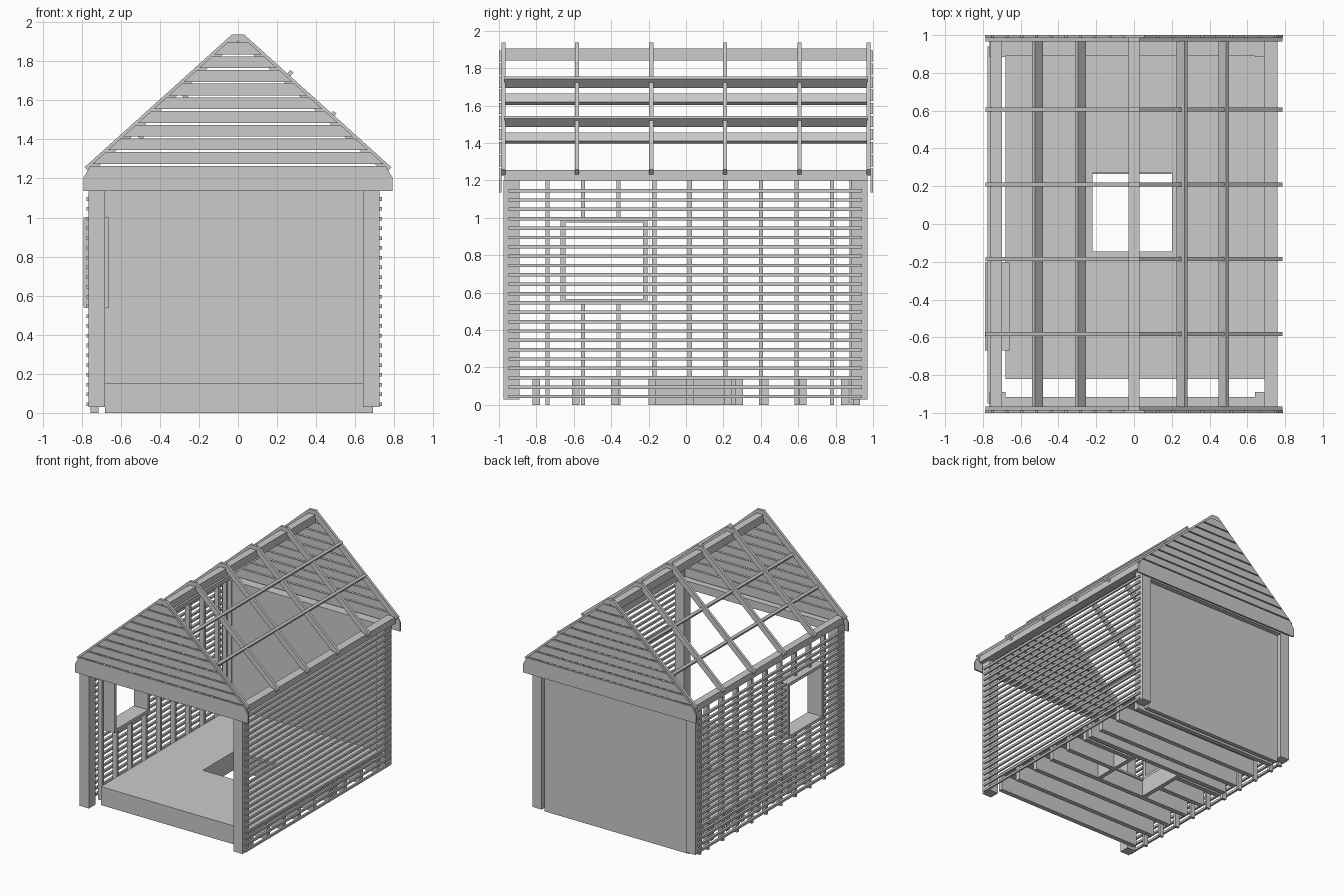
import bpy, bmesh
from math import atan2, degrees
from mathutils import Matrix, Vector

if "Cube" in bpy.data.objects:
    bpy.data.objects.remove(bpy.data.objects["Cube"])


def finish(bm, name):
    bmesh.ops.recalc_face_normals(bm, faces=bm.faces)
    me = bpy.data.meshes.new(name)
    bm.to_mesh(me)
    bm.free()
    ob = bpy.data.objects.new(name, me)
    bpy.context.collection.objects.link(ob)
    return ob


def add_box(bm, x0, x1, y0, y1, z0, z1):
    m = Matrix.Translation(((x0 + x1) / 2, (y0 + y1) / 2, (z0 + z1) / 2))
    m = m @ Matrix.Diagonal((x1 - x0, y1 - y0, z1 - z0, 1))
    bmesh.ops.create_cube(bm, size=1, matrix=m)


def boxes(name, items):
    bm = bmesh.new()
    for it in items:
        add_box(bm, *it)
    return finish(bm, name)


def add_prism(bm, profile, y0, y1):
    # extrude an xz outline along y
    f = bm.faces.new([bm.verts.new((x, y0, z)) for x, z in profile])
    r = bmesh.ops.extrude_face_region(bm, geom=[f])
    vs = [v for v in r["geom"] if isinstance(v, bmesh.types.BMVert)]
    bmesh.ops.translate(bm, verts=vs, vec=(0, y1 - y0, 0))


# corner posts
boxes("corner_posts", [(x0, x1, y0, y1, 0.03, 1.2)
                       for x0, x1 in ((-0.765, -0.68), (0.64, 0.725))
                       for y0, y1 in ((-0.975, -0.89), (0.885, 0.97))])

# top plates and end headers
boxes("top_plates", [(-0.76, -0.70, -0.97, 0.97, 1.2, 1.255),
                     (0.69, 0.76, -0.97, 0.97, 1.2, 1.255)])
boxes("end_headers", [(-0.68, 0.64, -0.97, -0.915, 1.135, 1.2),
                      (-0.68, 0.64, 0.89, 0.97, 1.135, 1.2)])

# back wall panel
boxes("back_wall", [(-0.68, 0.64, 0.895, 0.93, 0.0, 1.135)])

# floor deck with a square hatch opening
HX0, HX1, HY0, HY1 = -0.22, 0.20, -0.145, 0.27
FX0, FX1, FY0, FY1 = -0.68, 0.69, -0.82, 0.89
boxes("floor_deck", [(FX0, FX1, FY0, HY0, 0.135, 0.152),
                     (FX0, FX1, HY1, FY1, 0.135, 0.152),
                     (FX0, HX0, HY0, HY1, 0.135, 0.152),
                     (HX1, FX1, HY0, HY1, 0.135, 0.152)])

# floor joists, cut short around the hatch
joists = [(FX0, FX1, y - 0.02, y + 0.02, 0, 0.135)
          for y in (-0.80, -0.59, -0.38, -0.18, 0.285, 0.42, 0.625, 0.85)]
for y in (0.02, 0.225):
    joists.append((FX0, HX0 - 0.035, y - 0.02, y + 0.02, 0, 0.135))
    joists.append((HX1 + 0.035, FX1, y - 0.02, y + 0.02, 0, 0.135))
boxes("floor_joists", joists)
boxes("hatch_trimmers", [(HX0 - 0.035, HX0, -0.16, 0.265, 0, 0.135),
                         (HX1, HX1 + 0.035, -0.16, 0.265, 0, 0.135)])

# window frame in the left wall
WY0, WY1, WZ0, WZ1, T = -0.67, -0.205, 0.54, 1.0, 0.025
boxes("window_frame", [(-0.79, -0.66, WY0, WY1, WZ0, WZ0 + T),
                       (-0.79, -0.66, WY0, WY1, WZ1 - T, WZ1),
                       (-0.79, -0.66, WY0, WY0 + T, WZ0 + T, WZ1 - T),
                       (-0.79, -0.66, WY1 - T, WY1, WZ0 + T, WZ1 - T)])

# left wall studs, interrupted by the window
studs = []
for y in [-0.74 + 0.19 * i for i in range(9)] + [0.885]:
    spans = [(0, WZ0), (WZ1, 1.2)] if WY0 < y < WY1 else [(0, 1.2)]
    studs += [(-0.755, -0.715, y - 0.011, y + 0.011, a, b) for a, b in spans]
boxes("left_studs", studs)

# horizontal laths on both side walls
left, right = [], []
for i in range(23):
    z = 0.045 + 0.05 * i
    z0, z1 = z - 0.009, z + 0.009
    right.append((0.722, 0.737, -0.95, 0.94, z0, z1))
    spans = [(-0.95, WY0), (WY1, 0.94)] if WZ0 < z < WZ1 else [(-0.95, 0.94)]
    left += [(-0.775, -0.757, a, b, z0, z1) for a, b in spans]
boxes("left_laths", left)
boxes("right_laths", right)

# ridge beam and rafter pairs
SL, APEX = 0.9, 1.965
boxes("ridge_beam", [(-0.03, 0.03, -0.97, 0.97, 1.84, 1.905)])
half = [(0, 1.938), (0.03, 1.938), (0.785, 1.258), (0.755, 1.225), (0, 1.905)]
bm = bmesh.new()
for y in (-0.976, -0.583, -0.186, 0.209, 0.607, 0.976):
    for s in (-1, 1):
        add_prism(bm, [(s * x, z) for x, z in half], y - 0.011, y + 0.011)
finish(bm, "rafters")

# roof battens: on top of the right slope, under the left slope
bm = bmesh.new()
ang = atan2(SL, 1)
for x, z in ((0.255, 1.725), (0.475, 1.515), (-0.283, 1.635), (-0.51, 1.427)):
    m = Matrix.Translation((x, 0, z)) @ Matrix.Rotation(ang if x > 0 else -ang, 4, 'Y')
    bmesh.ops.create_cube(bm, size=1, matrix=m @ Matrix.Diagonal((0.021, 1.94, 0.063, 1)))
finish(bm, "roof_battens")

# gable boards at both ends, trimmed to the roof slope
for name, y0, y1 in (("front_gable_boards", -1.0, -0.987), ("back_gable_boards", 0.987, 1.0)):
    bm = bmesh.new()
    for k in range(11):
        z0 = 1.135 + 0.07 * k
        z1 = z0 + (0.072 if k == 0 else 0.06)
        wa, wb = [0.79 if k == 0 else (APEX - 0.02 - z) / SL for z in (z0, z1)]
        wa, wb = min(wa, 0.79), min(wb, 0.79)
        add_prism(bm, [(-wa, z0), (wa, z0), (wb, z1), (-wb, z1)], y0, y1)
    finish(bm, name)
